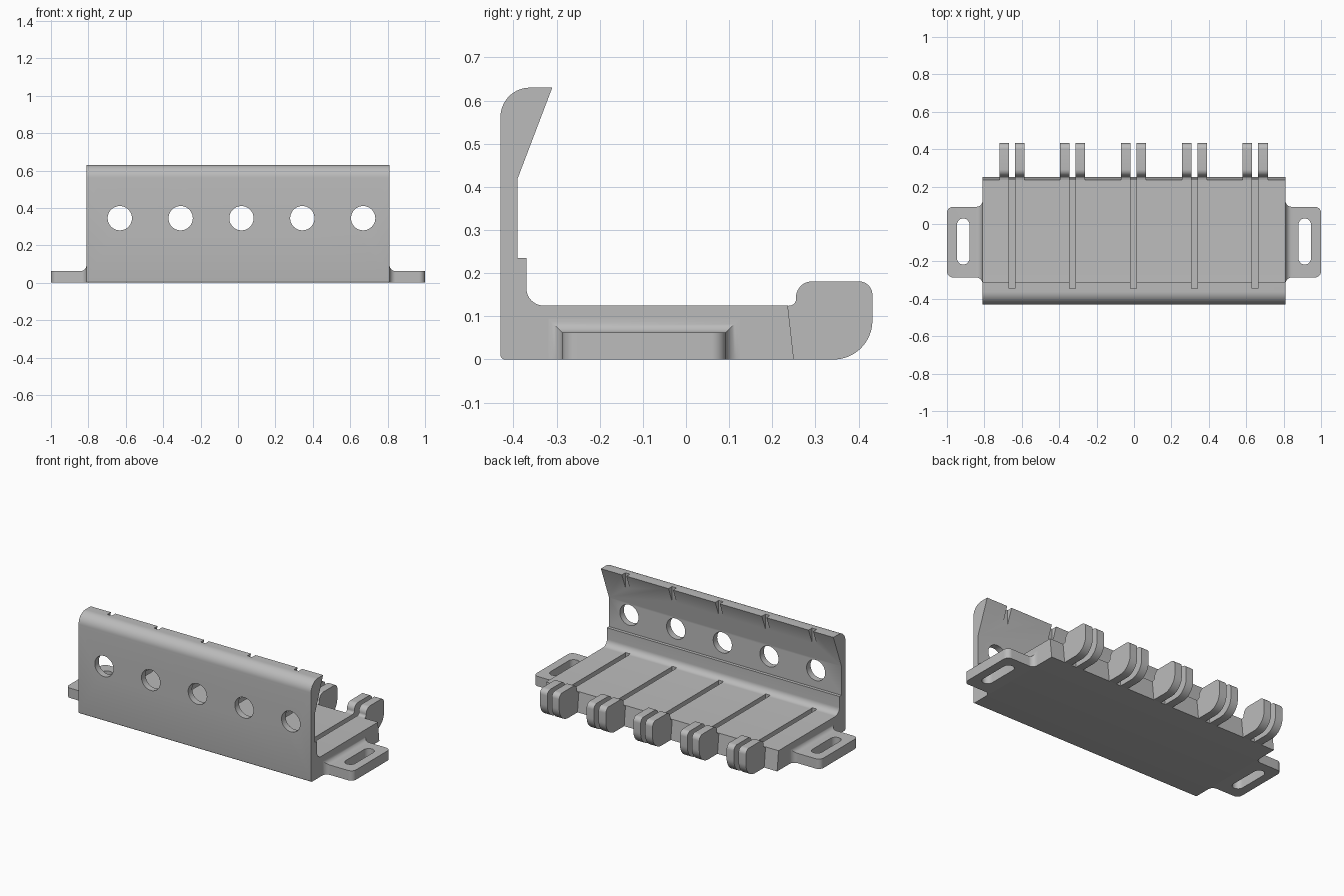
import bpy, bmesh, math

if "Cube" in bpy.data.objects:
    bpy.data.objects.remove(bpy.data.objects["Cube"])

grey = bpy.data.materials.new("mid grey")
grey.diffuse_color = (0.5, 0.5, 0.5, 1)
grey.use_nodes = True
grey.node_tree.nodes["Principled BSDF"].inputs["Base Color"].default_value = grey.diffuse_color


def arc(cu, cv, r, a0, a1, n=10):
    return [(cu + r * math.cos(math.radians(a0 + (a1 - a0) * i / n)),
             cv + r * math.sin(math.radians(a0 + (a1 - a0) * i / n))) for i in range(n + 1)]


def loft(name, rings):
    """Closed solid through rings of equal point count."""
    bm = bmesh.new()
    vs = [[bm.verts.new(p) for p in ring] for ring in rings]
    n = len(vs[0])
    for a, b in zip(vs, vs[1:]):
        for i in range(n):
            bm.faces.new((a[i], a[(i + 1) % n], b[(i + 1) % n], b[i]))
    bm.faces.new(vs[0][::-1])
    bm.faces.new(vs[-1])
    bmesh.ops.recalc_face_normals(bm, faces=bm.faces)
    me = bpy.data.meshes.new(name)
    bm.to_mesh(me)
    bm.free()
    me.materials.append(grey)
    ob = bpy.data.objects.new(name, me)
    bpy.context.collection.objects.link(ob)
    return ob


def prism(name, pts, lo, hi, axis):
    """Extrude a 2D outline along the given axis."""
    place = {"x": lambda u, v, w: (w, u, v),
             "y": lambda u, v, w: (u, w, v),
             "z": lambda u, v, w: (u, v, w)}[axis]
    return loft(name, [[place(u, v, w) for u, v in pts] for w in (lo, hi)])


def activate(ob):
    bpy.ops.object.select_all(action='DESELECT')
    ob.select_set(True)
    bpy.context.view_layer.objects.active = ob


def cut(ob, cutter):
    activate(ob)
    m = ob.modifiers.new("cut", 'BOOLEAN')
    m.operation, m.solver, m.object = 'DIFFERENCE', 'EXACT', cutter
    bpy.ops.object.modifier_apply(modifier=m.name)
    bpy.data.objects.remove(cutter)


def smooth(ob):
    activate(ob)
    bpy.ops.object.shade_smooth_by_angle(angle=math.radians(30))


# L-shaped body: floor plate, stepped back wall and overhanging lip
body_profile = ([(0.25, 0), (0.236, 0.125)] + arc(-0.33, 0.165, 0.04, 270, 180)
                + [(-0.37, 0.235), (-0.39, 0.235), (-0.39, 0.42), (-0.31, 0.63)]
                + arc(-0.362, 0.562, 0.068, 90, 180, 14) + arc(-0.42, 0.01, 0.01, 180, 270, 4))
body = prism("body", body_profile, -0.81, 0.81, "x")

# Finger hook outline
hook_profile = ([(0.2, 0.01), (0.25, 0)] + arc(0.342, 0.09, 0.09, 270, 360, 16)
                + arc(0.401, 0.15, 0.031, 0, 90) + arc(0.292, 0.144, 0.037, 90, 180)
                + arc(0.24, 0.14, 0.015, 0, -90, 6) + [(0.2, 0.115)])

for i in range(5):
    x = -0.653 + 0.3253 * i
    # Round hole through the wall, groove through floor and lip
    cut(body, prism("hole_cutter", arc(x + 0.021, 0.345, 0.065, 0, 351, 39), -0.6, -0.2, "y"))
    groove = [(-0.345, 0.085), (0.3, 0.085), (0.3, 0.7), (-0.345, 0.7)]
    cut(body, prism("groove_cutter", groove, x - 0.016, x + 0.016, "x"))
    # Pair of hooks either side of the groove
    for s in (-1, 1):
        a, b = sorted((x + s * 0.016, x + s * 0.067))
        smooth(prism("hook", hook_profile, a, b, "x"))
smooth(body)

# Mounting ears: flared at the body, rounded outside, with a long slot
R = 0.033
sections = []
for i in range(9):
    a = math.pi / 2 * (1 - i / 8)
    e = R * (1 - math.cos(a))
    sections.append((0.81 + R * (1 - math.sin(a)), e, e))
for i in range(9):
    a = math.pi / 2 * i / 8
    sections.append((1 - R + R * math.sin(a), -R * (1 - math.cos(a)), 0))

for s, side in ((-1, "left"), (1, "right")):
    ear = loft(side + "_ear", [[(s * x, -0.286 - ey, 0), (s * x, 0.092 + ey, 0),
                                (s * x, 0.092 + ey, 0.062 + ez), (s * x, -0.286 - ey, 0.062 + ez)]
                               for x, ey, ez in sections])
    slot = arc(s * 0.913, -0.003, 0.033, 0, 180, 14) + arc(s * 0.913, -0.184, 0.033, 180, 360, 14)
    cut(ear, prism("slot_cutter", slot, -0.1, 0.2, "z"))
    smooth(ear)
